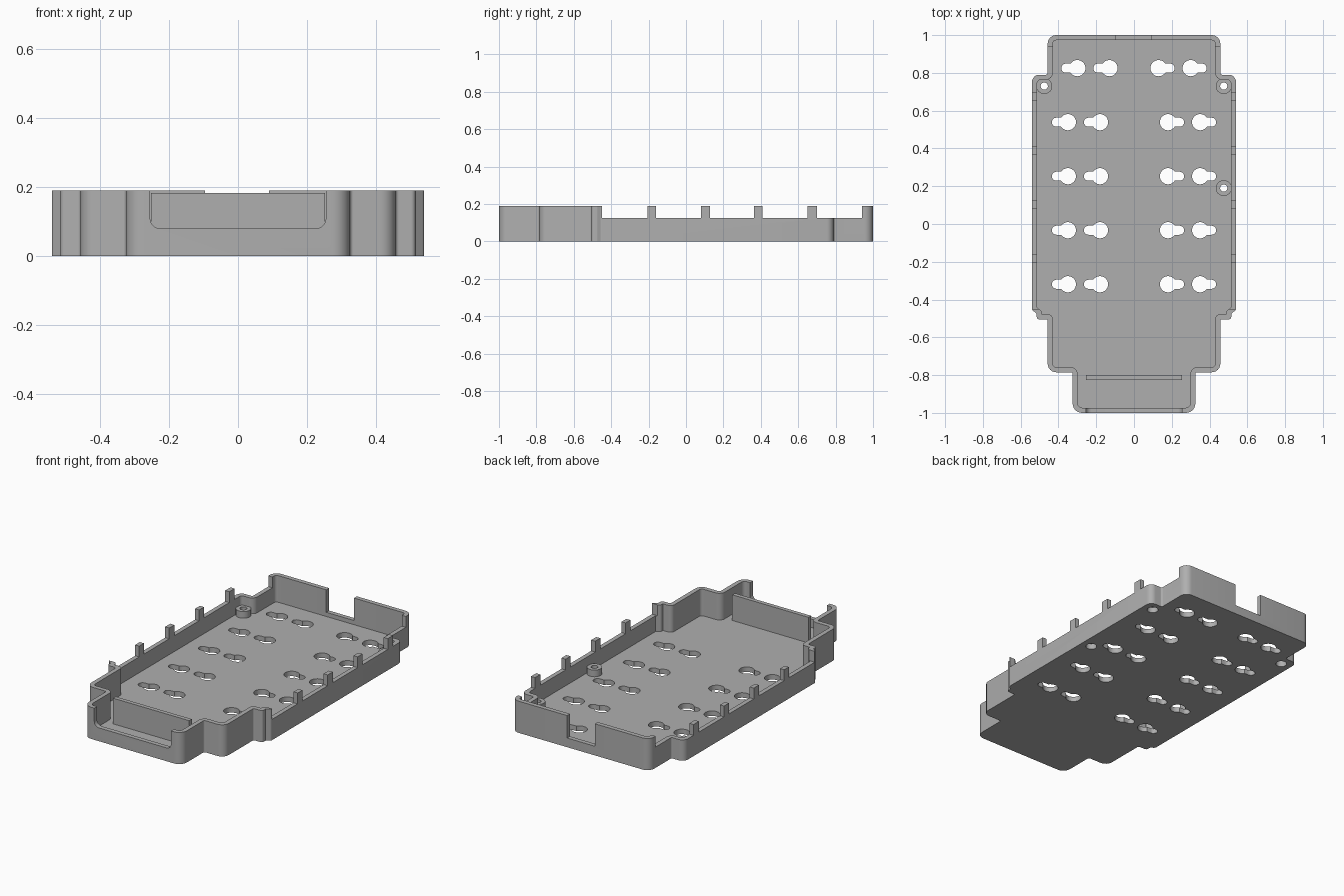
import bpy, bmesh, math
from mathutils import Vector

cube = bpy.data.objects.get("Cube")
if cube:
    bpy.data.objects.remove(cube, do_unlink=True)

HEIGHT, RAIL, FLOOR, WALL = 0.19, 0.125, 0.03, 0.027

grey = bpy.data.materials.new("plain grey")
grey.use_nodes = True
colour = (0.43, 0.43, 0.43, 1)
grey.diffuse_color = colour
grey.node_tree.nodes["Principled BSDF"].inputs["Base Color"].default_value = colour


def prism(name, points, z0, z1):
    """Extrude a closed xy outline from z0 to z1."""
    bm = bmesh.new()
    face = bm.faces.new([bm.verts.new((x, y, z0)) for x, y in points])
    top = bmesh.ops.extrude_face_region(bm, geom=[face])["geom"]
    bmesh.ops.translate(bm, vec=(0, 0, z1 - z0),
                        verts=[g for g in top if isinstance(g, bmesh.types.BMVert)])
    bmesh.ops.recalc_face_normals(bm, faces=bm.faces)
    mesh = bpy.data.meshes.new(name)
    bm.to_mesh(mesh)
    bm.free()
    mesh.materials.append(grey)
    obj = bpy.data.objects.new(name, mesh)
    bpy.context.collection.objects.link(obj)
    return obj


def box(name, x0, x1, y0, y1, z0, z1):
    return prism(name, [(x0, y0), (x1, y0), (x1, y1), (x0, y1)], z0, z1)


def arc(cx, cy, r, a0, a1, n):
    angles = [math.radians(a0 + (a1 - a0) * i / n) for i in range(n + 1)]
    return [(cx + r * math.cos(a), cy + r * math.sin(a)) for a in angles]


def circle(cx, cy, r, n=32):
    return arc(cx, cy, r, 0, 360, n)[:-1]


def combine(obj, tool, operation="DIFFERENCE"):
    """Apply a boolean and throw the tool away."""
    mod = obj.modifiers.new("cut", "BOOLEAN")
    mod.operation, mod.solver, mod.object = operation, "EXACT", tool
    bpy.context.view_layer.objects.active = obj
    bpy.ops.object.modifier_apply(modifier=mod.name)
    bpy.data.objects.remove(tool, do_unlink=True)


def rounded(corners, inset=0.0, steps=6):
    """Counter-clockwise (x, y, radius) corners, inset and filleted."""
    count = len(corners)
    pts = [Vector(c[:2]) for c in corners]
    moved, convex = [], []
    for i, p in enumerate(pts):
        d0 = (p - pts[i - 1]).normalized()
        d1 = (pts[(i + 1) % count] - p).normalized()
        n0, n1 = Vector((-d0.y, d0.x)), Vector((-d1.y, d1.x))
        moved.append(p + (n0 + n1) * inset / (1 + n0.dot(n1)))
        convex.append(d0.x * d1.y - d0.y * d1.x > 0)
    out = []
    for i, p in enumerate(moved):
        back, ahead = moved[i - 1] - p, moved[(i + 1) % count] - p
        r = max(0.002, corners[i][2] + (-inset if convex[i] else inset))
        half = back.angle(ahead) / 2
        reach = min(r / math.tan(half), 0.45 * back.length, 0.45 * ahead.length)
        r = reach * math.tan(half)
        u, v = back.normalized(), ahead.normalized()
        centre = p + (u + v).normalized() * r / math.sin(half)
        start, end = p + u * reach - centre, p + v * reach - centre
        turn = start.angle(end)
        for k in range(steps + 1):
            t = k / steps
            arm = (start * math.sin((1 - t) * turn) + end * math.sin(t * turn)) / math.sin(turn)
            out.append(tuple(centre + arm))
    return out


# Stepped tray outline, right half mirrored to the left
half = [(0.325, -1, 0.05), (0.325, -0.785, 0.01), (0.457, -0.785, 0.045),
        (0.457, -0.505, 0.01), (0.515, -0.505, 0.03), (0.515, -0.475, 0.005),
        (0.54, -0.455, 0.015), (0.54, 0.79, 0.045), (0.457, 0.79, 0.01),
        (0.457, 1, 0.045)]
outline = half + [(-x, y, r) for x, y, r in reversed(half)]
tray = prism("tray", rounded(outline), 0, HEIGHT)
combine(tray, prism("hollow", rounded(outline, WALL), FLOOR, 1))

# Low side rails, leaving short upright posts between the gaps
for y0, y1 in [(-0.45, -0.205), (-0.16, 0.08), (0.128, 0.364), (0.41, 0.65), (0.70, 0.94)]:
    combine(tray, box("rail_gap", -1, 1, y0, y1, RAIL, 1))

# Notch in the back wall
combine(tray, box("back_notch", -0.095, 0.09, 0.94, 1.1, 0.055, 1))

# Front opening with rounded lower corners
opening = rounded([(-0.255, 0.08, 0.03), (0.255, 0.08, 0.03),
                   (0.255, 0.4, 0), (-0.255, 0.4, 0)])
cutter = prism("front_opening", opening, 0, 0.2)
for v in cutter.data.vertices:
    x, z, depth = v.co
    v.co = (x, -1.1 + depth, z)
cutter.data.flip_normals()
combine(tray, cutter)

# Screw bosses with through holes and head recesses underneath
bosses = [(-0.475, 0.73), (0.475, 0.73), (0.475, 0.19)]
for x, y in bosses:
    combine(tray, prism("boss", circle(x, y, 0.042), 0.01, 0.07), "UNION")
for x, y in bosses:
    combine(tray, prism("screw_hole", circle(x, y, 0.019), -0.1, 0.2))
    combine(tray, prism("head_recess", circle(x, y, 0.031), -0.1, 0.035))


# Keyhole slots, tails pointing outwards
def keyhole(x, y, side):
    big, small, offset = 0.043, 0.024, 0.061
    a = math.degrees(math.asin(small / big))
    shape = arc(0, 0, big, a, 360 - a, 24) + arc(offset, 0, small, -90, 90, 10)
    return prism("keyhole", [(x + side * px, y + py) for px, py in shape], -0.1, 0.1)


for row in range(5):
    y = 0.825 - 0.286 * row
    inner = 0.13 if row == 0 else 0.18
    for side in (-1, 1):
        for x in (inner, inner + 0.17):
            combine(tray, keyhole(side * x, y, side))

# Upright plate behind the front opening
plate = box("front_plate", -0.253, 0.253, -0.825, -0.80, FLOOR - 0.005, 0.184)

# Smooth the rounded corners, keep edges crisp
bpy.ops.object.select_all(action="DESELECT")
tray.select_set(True)
bpy.context.view_layer.objects.active = tray
bpy.ops.object.shade_smooth_by_angle(angle=math.radians(30))
